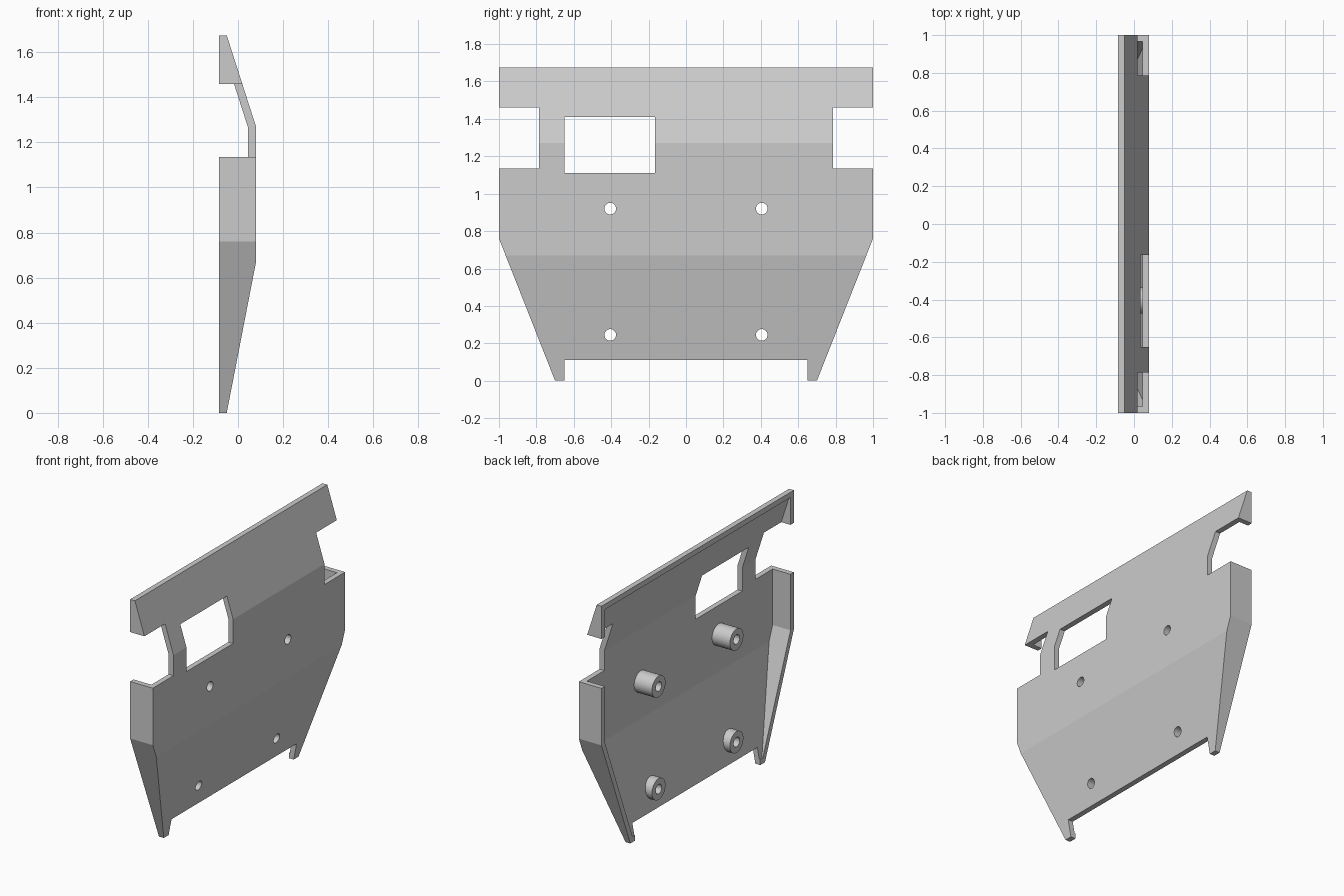
import bpy
import bmesh
import math
from mathutils import Vector, Matrix

if "Cube" in bpy.data.objects:
    bpy.data.objects.remove(bpy.data.objects["Cube"], do_unlink=True)

BACK, TOP, WALL = -0.085, 1.675, 0.035

grey = bpy.data.materials.new("light grey")
grey.use_nodes = True
grey.diffuse_color = (0.6, 0.6, 0.6, 1)
grey.node_tree.nodes["Principled BSDF"].inputs["Base Color"].default_value = grey.diffuse_color


def add_object(name, bm):
    bmesh.ops.recalc_face_normals(bm, faces=bm.faces)
    mesh = bpy.data.meshes.new(name)
    bm.to_mesh(mesh)
    bm.free()
    mesh.materials.append(grey)
    obj = bpy.data.objects.new(name, mesh)
    bpy.context.collection.objects.link(obj)
    return obj


def box(name, x, y, z):
    bm = bmesh.new()
    size = Vector((x[1] - x[0], y[1] - y[0], z[1] - z[0]))
    centre = Vector((sum(x), sum(y), sum(z))) / 2
    bmesh.ops.create_cube(bm, size=1, matrix=Matrix.Translation(centre) @ Matrix.Diagonal(size).to_4x4())
    return add_object(name, bm)


def rod(name, radius, x0, x1, y, z):
    bm = bmesh.new()
    place = Matrix.Translation(((x0 + x1) / 2, y, z)) @ Matrix.Rotation(math.pi / 2, 4, "Y")
    bmesh.ops.create_cone(bm, cap_ends=True, segments=48, radius1=radius, radius2=radius,
                          depth=x1 - x0, matrix=place)
    return add_object(name, bm)


def hull(name, inset, back):
    """Box trimmed by the armour-like outer planes, each moved inward by inset."""
    bm = bmesh.new()
    bmesh.ops.create_cube(bm, size=6)
    planes = [((back, 0, 0), (-1, 0, 0), 0)]
    planes += [((0.08, 0, 1), (1, 0, 0), inset),
               ((0.08, 0, 1.27), (TOP - 1.27, 0, 0.13), inset),
               ((0.08, 0, 0.67), (0.67, 0, -0.13), inset),
               ((0, 0, TOP), (0, 0, 1), inset),
               ((0, 0, 0), (0, 0, -1), inset)]
    for s in (-1, 1):
        planes += [((0, s, 1), (0, s, 0), inset),
                   ((0, s, 0.76), (0, s * 0.76, -0.30), inset)]
    for point, normal, shift in planes:
        n = Vector(normal).normalized()
        bmesh.ops.bisect_plane(bm, geom=bm.verts[:] + bm.edges[:] + bm.faces[:], dist=1e-6,
                               plane_co=Vector(point) - n * shift, plane_no=n, clear_outer=True)
        bmesh.ops.holes_fill(bm, edges=[e for e in bm.edges if e.is_boundary], sides=0)
    return add_object(name, bm)


def combine(target, tool, operation):
    mod = target.modifiers.new(tool.name, "BOOLEAN")
    mod.operation, mod.solver, mod.object = operation, "EXACT", tool
    bpy.context.view_layer.objects.active = target
    bpy.ops.object.modifier_apply(modifier=mod.name)
    bpy.data.objects.remove(tool, do_unlink=True)


# Hollow folded panel, open at the back
panel = hull("panel", 0, BACK)
combine(panel, hull("cavity", WALL, BACK - 0.2), "DIFFERENCE")

# Side notches, window and the gap between the feet
for s in (-1, 1):
    combine(panel, box("notch", (-1, 1), sorted((s * 0.785, s * 1.5)), (1.135, 1.46)), "DIFFERENCE")
combine(panel, box("window", (-1, 1), (-0.65, -0.165), (1.11, 1.41)), "DIFFERENCE")
combine(panel, box("foot_gap", (-1, 1), (-0.65, 0.65), (-0.5, 0.11)), "DIFFERENCE")

# Four mounting bosses with through holes
for y in (-0.405, 0.405):
    for z, root in ((0.92, 0.06), (0.245, -0.02)):
        combine(panel, rod("boss", 0.07, BACK, root, y, z), "UNION")
        combine(panel, rod("bolt_hole", 0.031, -0.5, 0.5, y, z), "DIFFERENCE")

# Round parts smooth, folds crisp
bpy.ops.object.select_all(action="DESELECT")
panel.select_set(True)
bpy.context.view_layer.objects.active = panel
bpy.ops.object.shade_smooth_by_angle(angle=math.radians(9))
